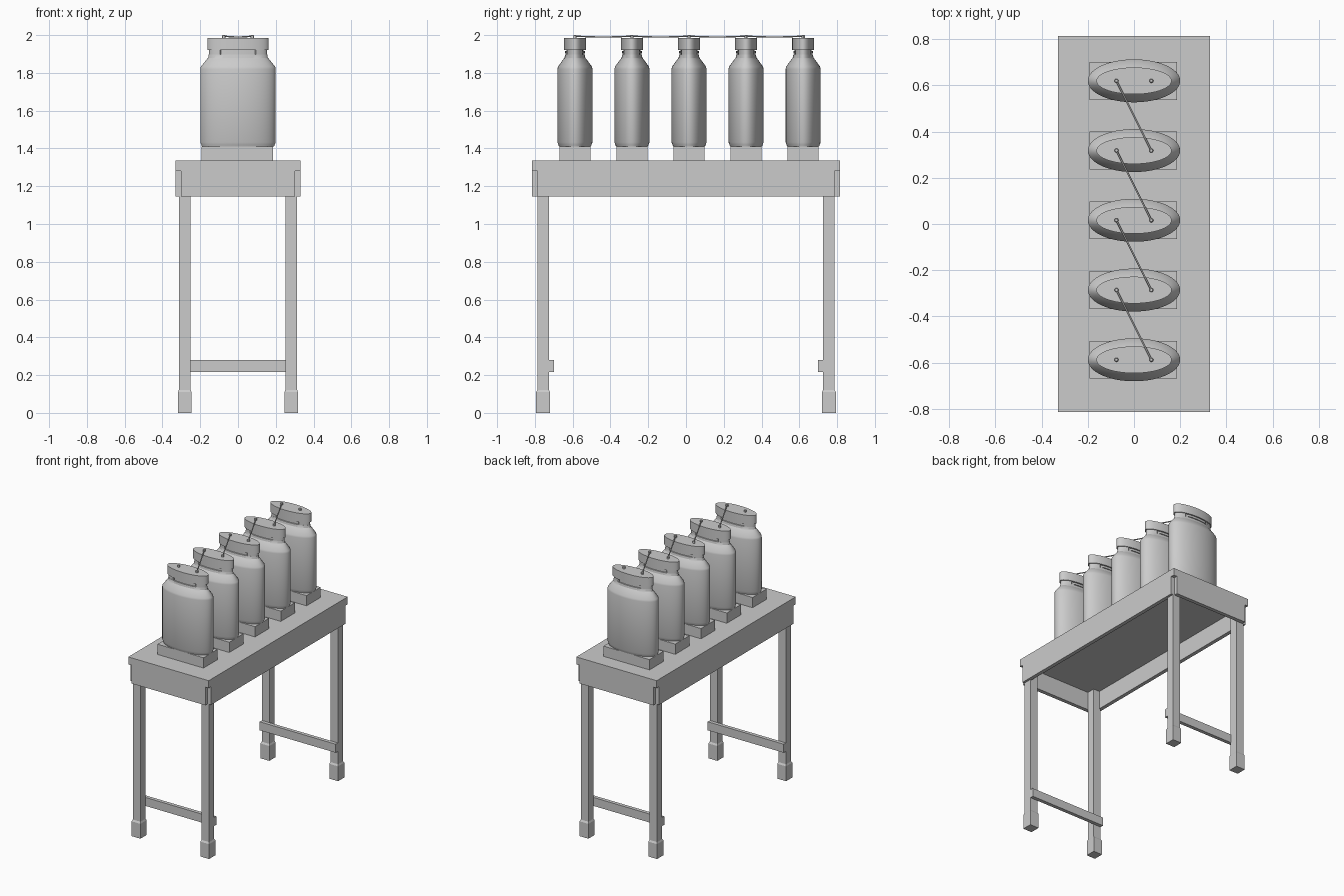
import bpy, bmesh
from math import cos, sin, pi, radians, sqrt
from mathutils import Vector

if "Cube" in bpy.data.objects:
    bpy.data.objects.remove(bpy.data.objects["Cube"])


def finish(name, bm, smooth=False):
    bmesh.ops.recalc_face_normals(bm, faces=bm.faces)
    me = bpy.data.meshes.new(name)
    bm.to_mesh(me)
    bm.free()
    ob = bpy.data.objects.new(name, me)
    bpy.context.collection.objects.link(ob)
    if smooth:
        bpy.ops.object.select_all(action='DESELECT')
        ob.select_set(True)
        bpy.context.view_layer.objects.active = ob
        bpy.ops.object.shade_smooth_by_angle(angle=radians(30))
    return ob


def box(name, x0, x1, y0, y1, z0, z1):
    bm = bmesh.new()
    bmesh.ops.create_cube(bm, size=1)
    for v in bm.verts:
        v.co = ((x0 + x1) / 2 + v.co.x * (x1 - x0),
                (y0 + y1) / 2 + v.co.y * (y1 - y0),
                (z0 + z1) / 2 + v.co.z * (z1 - z0))
    return finish(name, bm)


def loft(name, rings, cx, cy, n=56):
    """Stack of (half width x, half width y, z) rings; n=4 gives rectangles."""
    bm = bmesh.new()
    k = sqrt(2) if n == 4 else 1
    loops = [[bm.verts.new((cx + k * rx * cos(2 * pi * (i + .5) / n),
                            cy + k * ry * sin(2 * pi * (i + .5) / n), z))
              for i in range(n)] for rx, ry, z in rings]
    for a, b in zip(loops, loops[1:]):
        for i in range(n):
            j = (i + 1) % n
            bm.faces.new((a[i], a[j], b[j], b[i]))
    bm.faces.new(loops[0][::-1])
    bm.faces.new(loops[-1])
    return finish(name, bm, n > 8)


def thread(name, cy, a0, a1, z0, z1, n=12):
    """Elliptical rib segment around the jar neck."""
    bm = bmesh.new()
    sections = []
    for i in range(n + 1):
        a = radians(a0 + (a1 - a0) * i / n)
        sections.append([bm.verts.new((rx * cos(a), cy + ry * sin(a), z))
                         for rx, ry, z in ((.138, .040, z0), (.154, .052, z0),
                                           (.154, .052, z1), (.138, .040, z1))])
    for a, b in zip(sections, sections[1:]):
        for i in range(4):
            j = (i + 1) % 4
            bm.faces.new((a[i], a[j], b[j], b[i]))
    bm.faces.new(sections[0])
    bm.faces.new(sections[-1])
    return finish(name, bm, True)


# Table top and apron boards, leaving open notches at the corners
X, Y, T = .33, .815, .028
box("table_top", -X, X, -Y, Y, 1.28, 1.335)
for s, side in ((-1, "left"), (1, "right")):
    box("apron_" + side, *sorted((s * X, s * (X - T))), -Y + T, Y - T, 1.145, 1.282)
for s, side in ((-1, "front"), (1, "back")):
    box("apron_" + side, -X + T, X - T, *sorted((s * Y, s * (Y - T))), 1.145, 1.282)

# Legs with thicker feet, and a low crossbar at each end
for sy, end in ((-1, "front"), (1, "back")):
    for sx, side in ((-1, "left"), (1, "right")):
        cx, cy = sx * .282, sy * .756
        box(f"leg_{end}_{side}", cx - .031, cx + .031, cy - .03, cy + .03, .1, 1.281)
        loft(f"foot_{end}_{side}", [(.036, .037, 0), (.036, .037, .11),
                                    (.031, .03, .122)], cx, cy, 4)
    box("crossbar_" + end, -.312, .312, *sorted((sy * .727, sy * .70)), .217, .28)

# Five flattened jars on blocks
ys = [.016 + .302 * i for i in range(-2, 3)]
for k, y in enumerate(ys, 1):
    box(f"block_{k}", -.192, .186, y - .082, y + .082, 1.335, 1.411)
    loft(f"jar_{k}", [(.192, .085, 1.411), (.195, .088, 1.42), (.2, .093, 1.433),
                      (.2, .093, 1.82), (.197, .09, 1.833), (.165, .061, 1.873),
                      (.158, .055, 1.88), (.155, .052, 1.897), (.145, .045, 1.898),
                      (.145, .045, 1.93)], 0, y)
    for m, c in enumerate((0, 180)):
        thread(f"neck_lug_{k}_{m}", y, c - 52, c + 52, 1.897, 1.923)
    for m, c in enumerate((90, 270)):
        thread(f"neck_thread_{k}_{m}", y, c - 31, c + 31, 1.902, 1.917)
    loft(f"lid_{k}", [(.163, .058, 1.92), (.163, .058, 1.985)], 0, y)
    for x, side in ((-.076, "left"), (.075, "right")):
        loft(f"terminal_{k}_{side}", [(.009, .009, 1.983), (.009, .009, 1.997),
                                      (.006, .006, 2.0)], x, y, 12)

# Slightly sagging wires linking neighbouring jars
for k, (a, b) in enumerate(zip(ys, ys[1:]), 1):
    cu = bpy.data.curves.new(f"wire_{k}", 'CURVE')
    cu.dimensions = '3D'
    cu.bevel_depth = .004
    cu.bevel_resolution = 1
    cu.use_fill_caps = True
    sp = cu.splines.new('POLY')
    sp.points.add(8)
    p, q = Vector((.075, a, 1.995)), Vector((-.076, b, 1.995))
    for i, pt in enumerate(sp.points):
        t = i / 8
        v = p.lerp(q, t)
        pt.co = (v.x, v.y, v.z - .02 * t * (1 - t), 1)
    bpy.context.collection.objects.link(bpy.data.objects.new(f"wire_{k}", cu))
